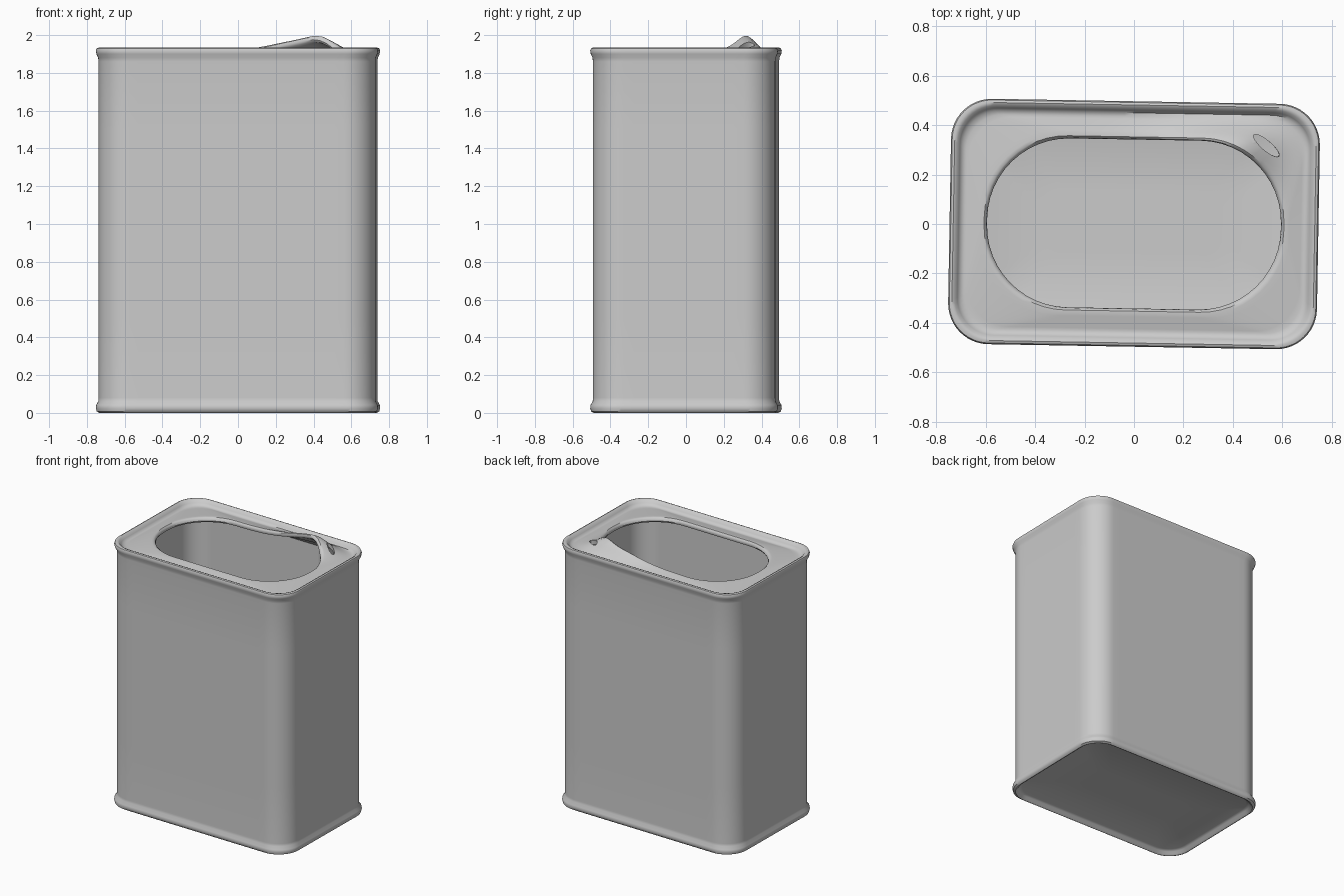
import bpy, bmesh, math
from mathutils import Vector, Matrix

if "Cube" in bpy.data.objects:
    bpy.data.objects.remove(bpy.data.objects["Cube"])

ARC, SX, SY = 12, 24, 12   # segments per corner, long side, short side
TWIST = Matrix.Rotation(math.radians(-1), 3, 'Z')


def outline(hx, hy, r):
    """Rounded rectangle, always with the same number of points."""
    corners = [(1, -1, -90), (1, 1, 0), (-1, 1, 90), (-1, -1, 180)]
    pts = []
    for k, (sx, sy, a0) in enumerate(corners):
        c = Vector((sx * (hx - r), sy * (hy - r), 0))
        for i in range(ARC + 1):
            a = math.radians(a0 + 90 * i / ARC)
            pts.append(c + Vector((r * math.cos(a), r * math.sin(a), 0)))
        nx, ny, na = corners[(k + 1) % 4]
        a = math.radians(na)
        end = Vector((nx * (hx - r) + r * math.cos(a), ny * (hy - r) + r * math.sin(a), 0))
        start, n = pts[-1], (SY if k % 2 == 0 else SX)
        pts += [start.lerp(end, i / n) for i in range(1, n)]
    return pts


def bent(x, y):
    """Height of the pried-up flap at the back right of the lid."""
    dx, dy = x - 0.41, y - 0.31
    sx = 0.14 if dx > 0 else 0.30
    sy = 0.085 if dy > 0 else 0.14
    return 0.088 * math.exp(-(dx / sx) ** 2 - (dy / sy) ** 2)


def mix(a, b, t):
    return tuple(p + (q - p) * t for p, q in zip(a, b))


# Can wall, from recessed base outwards, up, over the lid and back inside
# each ring: half width, half depth, corner radius, height, flap amount
base = [(0.35, 0.12, 0.06, 0.03, 0), (0.69, 0.44, 0.13, 0.03, 0),
        (0.708, 0.458, 0.14, 0.022, 0), (0.718, 0.468, 0.15, 0.006, 0),
        (0.73, 0.48, 0.16, 0.0, 0), (0.742, 0.492, 0.16, 0.008, 0),
        (0.747, 0.497, 0.165, 0.025, 0), (0.745, 0.495, 0.165, 0.042, 0),
        (0.734, 0.484, 0.165, 0.062, 0), (0.733, 0.483, 0.165, 0.08, 0)]
wall = [(0.733, 0.483, 0.165, z, 0) for z in (0.5, 1.0, 1.5, 1.86)]
rim = [(0.735, 0.485, 0.165, 1.88, 0), (0.744, 0.494, 0.165, 1.9, 0),
       (0.747, 0.497, 0.165, 1.917, 0), (0.742, 0.492, 0.16, 1.93, 0),
       (0.732, 0.482, 0.16, 1.934, 0), (0.72, 0.47, 0.155, 1.929, 0),
       (0.71, 0.46, 0.15, 1.912, 0), (0.7, 0.45, 0.15, 1.9, 0)]
lid_out, lid_in = (0.685, 0.435, 0.15, 1.896, 1), (0.62, 0.365, 0.345, 1.91, 1)
lid = [mix(lid_out, lid_in, t / 7) for t in range(8)]
lip = [(0.607, 0.353, 0.335, 1.91, 1), (0.598, 0.345, 0.33, 1.902, 1),
       (0.595, 0.342, 0.33, 1.888, 1), (0.6, 0.347, 0.33, 1.876, 1)]
under = [mix((0.62, 0.365, 0.345, 1.875, 1), (0.685, 0.435, 0.15, 1.87, 1), t / 5)
         for t in range(6)]
inside = [(0.712, 0.462, 0.15, z, 0) for z in (1.85, 1.4, 0.9, 0.4, 0.06)]
floor = [(0.69, 0.44, 0.13, 0.05, 0), (0.35, 0.12, 0.06, 0.05, 0)]

bm = bmesh.new()
loops = []
for hx, hy, r, z, flap in base + wall + rim + lid + lip + under + inside + floor:
    ring = []
    for p in outline(hx, hy, r):
        q = TWIST @ p
        ring.append(bm.verts.new((q.x, q.y, z + flap * bent(q.x, q.y))))
    loops.append(ring)
for a, b in zip(loops, loops[1:]):
    for i in range(len(a)):
        j = (i + 1) % len(a)
        bm.faces.new((a[i], a[j], b[j], b[i]))
bm.faces.new(loops[0][::-1])
bm.faces.new(loops[-1])
bmesh.ops.recalc_face_normals(bm, faces=bm.faces)
mesh = bpy.data.meshes.new("can")
bm.to_mesh(mesh)
bm.free()
can = bpy.data.objects.new("can", mesh)
bpy.context.collection.objects.link(can)

# Torn slit beside the flap
bpy.ops.mesh.primitive_uv_sphere_add(segments=20, ring_count=12, radius=1,
                                     location=(0.535, 0.318, 1.92),
                                     rotation=(0, 0, math.radians(-40)))
cutter = bpy.context.object
cutter.name = "slit_cutter"
cutter.scale = (0.068, 0.02, 0.12)
cutter.hide_render = True
cutter.display_type = 'WIRE'
cut = can.modifiers.new("slit", 'BOOLEAN')
cut.operation, cut.solver, cut.object = 'DIFFERENCE', 'EXACT', cutter

bpy.ops.object.select_all(action='DESELECT')
can.select_set(True)
bpy.context.view_layer.objects.active = can
bpy.ops.object.modifier_apply(modifier="slit")
bpy.data.objects.remove(cutter)
bpy.ops.object.shade_smooth_by_angle(angle=math.radians(40))
